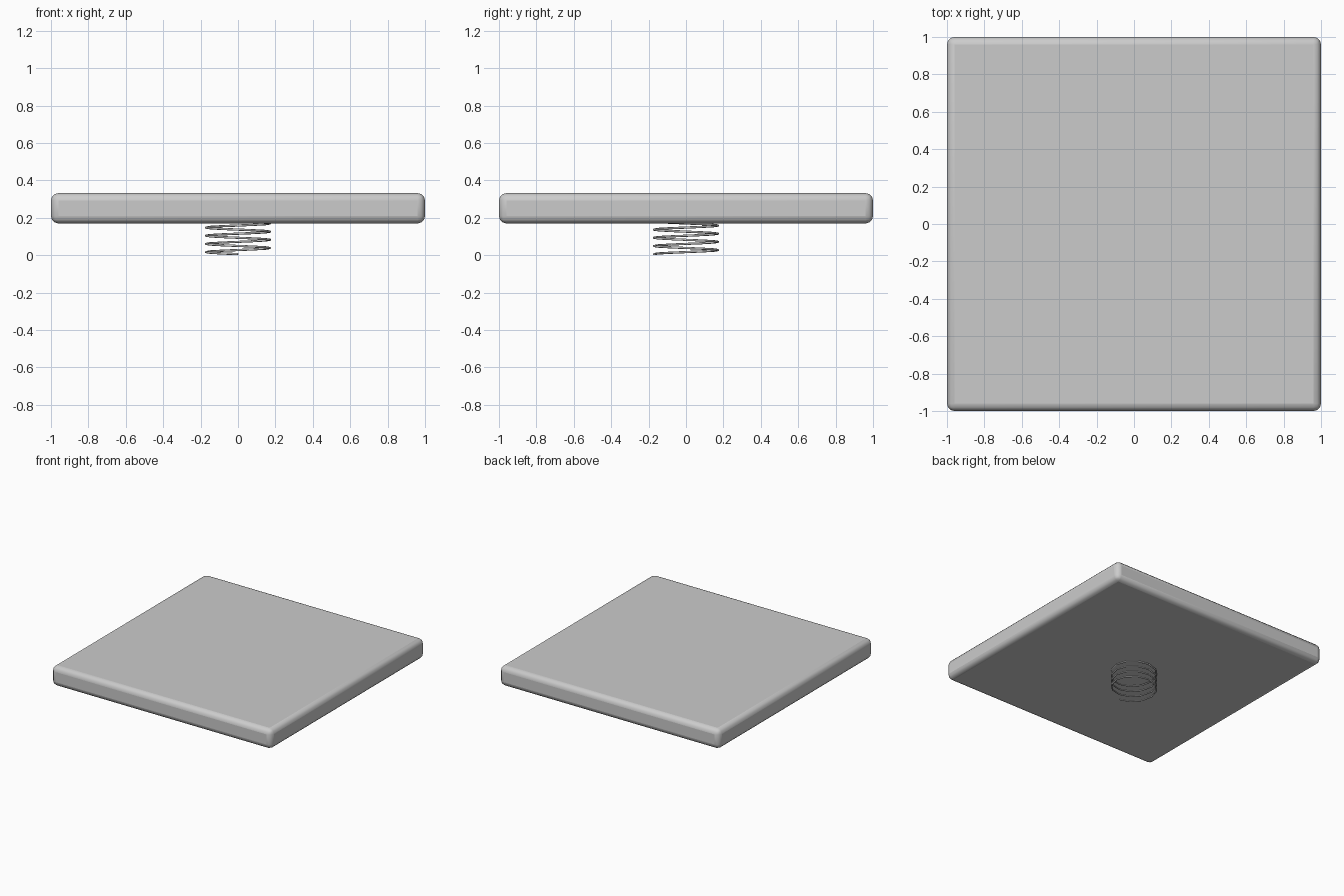
import bpy
from math import sin, cos, tau

if "Cube" in bpy.data.objects:
    bpy.data.objects.remove(bpy.data.objects["Cube"])

# Slab: flat square board with rounded edges
bpy.ops.mesh.primitive_cube_add(size=1, location=(0, 0, 0.251))
slab = bpy.context.object
slab.name = "board"
slab.scale = (2, 2, 0.162)
bpy.ops.object.transform_apply(location=False, rotation=False, scale=True)
bevel = slab.modifiers.new("rounded_edges", 'BEVEL')
bevel.width = 0.04
bevel.segments = 3
bpy.ops.object.shade_smooth_by_angle()

# Spring: wire coil starting at the front and winding clockwise upward
TURNS, STEPS, RADIUS, PITCH, WIRE = 4, 12, 0.171, 0.0437, 0.006
curve = bpy.data.curves.new("spring", 'CURVE')
curve.dimensions = '3D'
curve.bevel_depth = WIRE
curve.bevel_resolution = 2
curve.use_fill_caps = True
path = curve.splines.new('POLY')
path.points.add(TURNS * STEPS)
for i, p in enumerate(path.points):
    a = tau * i / STEPS
    p.co = (-RADIUS * sin(a), -RADIUS * cos(a), WIRE + PITCH * i / STEPS, 1)
spring = bpy.data.objects.new("spring", curve)
bpy.context.collection.objects.link(spring)
